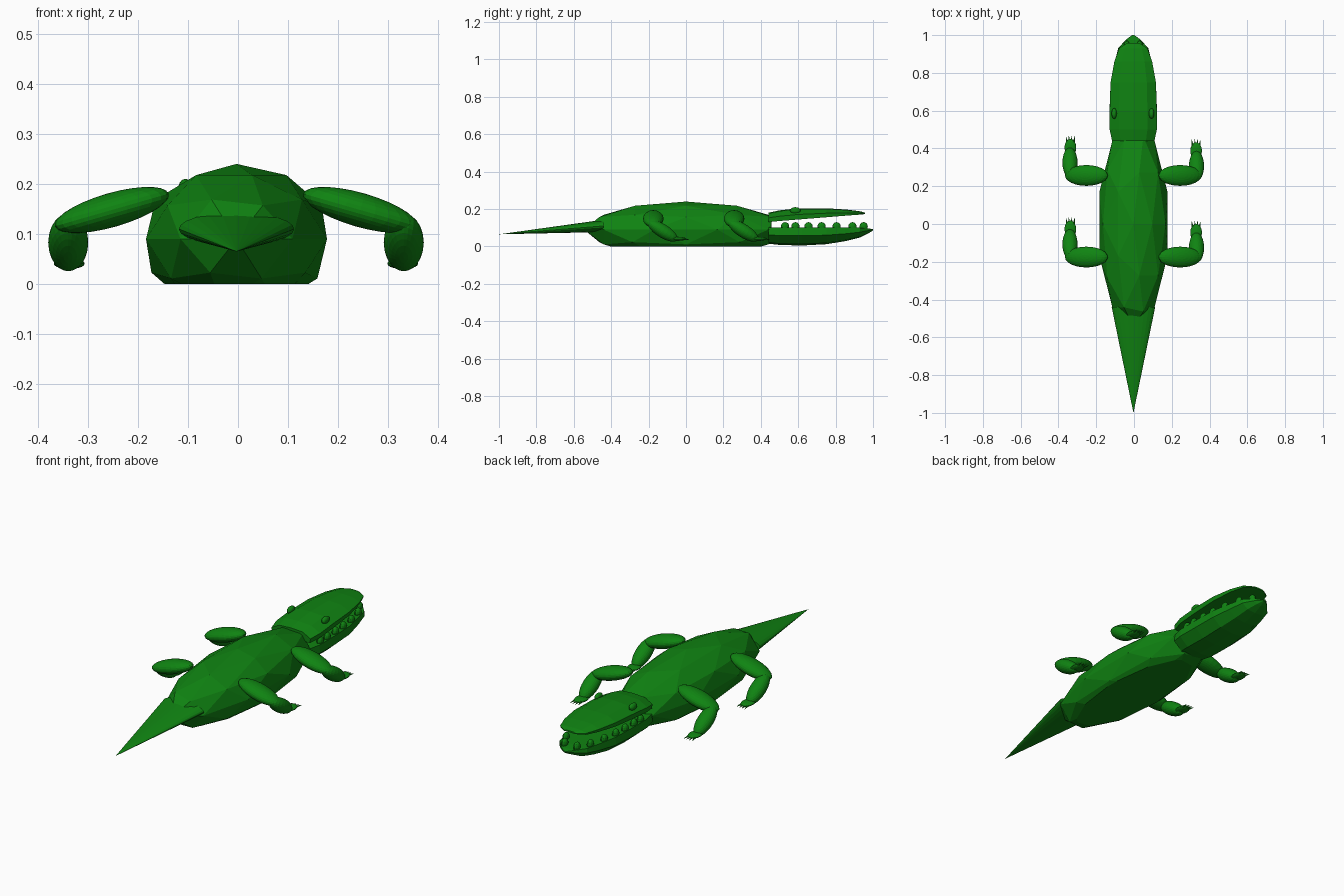
import bpy, bmesh, math
from mathutils import Matrix, Vector

if "Cube" in bpy.data.objects:
    bpy.data.objects.remove(bpy.data.objects["Cube"])

green = bpy.data.materials.new("reptile green")
green.diffuse_color = (0.005, 0.23, 0.006, 1)
green.use_nodes = True
green.node_tree.nodes["Principled BSDF"].inputs["Base Color"].default_value = green.diffuse_color


def finish(bm, name):
    bmesh.ops.recalc_face_normals(bm, faces=bm.faces)
    me = bpy.data.meshes.new(name)
    bm.to_mesh(me)
    bm.free()
    me.materials.append(green)
    ob = bpy.data.objects.new(name, me)
    bpy.context.collection.objects.link(ob)
    return ob


def ellipsoid(bm, loc, size, rot=Matrix(), u=24, v=14):
    m = Matrix.Translation(loc) @ rot @ Matrix.Diagonal((*size, 1))
    bmesh.ops.create_uvsphere(bm, u_segments=u, v_segments=v, radius=1, matrix=m)


def cone(bm, base, tip, radius, segs):
    d = Vector(tip) - Vector(base)
    m = Matrix.Translation((Vector(base) + Vector(tip)) / 2) @ d.to_track_quat('Z', 'Y').to_matrix().to_4x4()
    bmesh.ops.create_cone(bm, cap_ends=True, segments=segs, radius1=radius, radius2=0,
                          depth=d.length, matrix=m)


# Body: stretched icosphere, cut flat at the belly and the neck
bm = bmesh.new()
bmesh.ops.create_icosphere(bm, subdivisions=2, radius=1,
                           matrix=Matrix.Translation((-0.003, 0, 0.09)) @ Matrix.Diagonal((0.19, 0.545, 0.15, 1)))
for co, no in (((0, 0, 0), (0, 0, -1)), ((0, 0.457, 0), (0, 1, 0))):
    bmesh.ops.bisect_plane(bm, geom=bm.verts[:] + bm.edges[:] + bm.faces[:],
                           plane_co=co, plane_no=no, clear_outer=True)
    bmesh.ops.holes_fill(bm, edges=[e for e in bm.edges if e.is_boundary])
finish(bm, "body")

# Tail: flattened cone drooping to its tip
bm = bmesh.new()
bmesh.ops.create_cone(bm, cap_ends=True, segments=24, radius1=1, radius2=0, depth=1)
for v in bm.verts:
    t = v.co.z + 0.5
    v.co = Vector((v.co.x * 0.115 - 0.003, -0.44 - 0.56 * t,
                   0.11 - 0.045 * t + v.co.y * 0.033))
finish(bm, "tail")


# Jaws: stations of (y, half width, outer z, mouth z)
def jaw(name, stations):
    bm = bmesh.new()
    rings = []
    for y, w, zo, zm in stations:
        pts = [(-w * 0.97, zm), (-w, zm + (zo - zm) * 0.45), (-w * 0.6, zm + (zo - zm) * 0.92), (0, zo),
               (w * 0.6, zm + (zo - zm) * 0.92), (w, zm + (zo - zm) * 0.45), (w * 0.97, zm)]
        rings.append([bm.verts.new((x - 0.004, y, z)) for x, z in pts])
    for a, b in zip(rings, rings[1:]):
        for i in range(7):
            j = (i + 1) % 7
            bm.faces.new((a[i], a[j], b[j], b[i]))
    bm.faces.new(rings[0])
    bm.faces.new(rings[-1])
    finish(bm, name)


jaw("upper_jaw", [(0.44, 0.112, 0.18, 0.13), (0.50, 0.125, 0.193, 0.136), (0.60, 0.125, 0.204, 0.144),
                  (0.75, 0.12, 0.204, 0.156), (0.86, 0.1, 0.197, 0.165),
                  (0.93, 0.075, 0.188, 0.17), (0.957, 0.035, 0.181, 0.173)])
jaw("lower_jaw", [(0.44, 0.112, 0.015, 0.1), (0.50, 0.125, 0.008, 0.1), (0.62, 0.125, 0.005, 0.1),
                  (0.75, 0.12, 0.012, 0.1), (0.85, 0.1, 0.028, 0.1),
                  (0.93, 0.08, 0.048, 0.1), (0.975, 0.04, 0.07, 0.097), (1.0, 0.006, 0.085, 0.092)])

# Teeth round the rim of the lower jaw
bm = bmesh.new()
for y, x in ((0.53, 0.105), (0.585, 0.106), (0.655, 0.104), (0.725, 0.1),
             (0.805, 0.09), (0.89, 0.07), (0.95, 0.035)):
    for s in (-1, 1):
        ellipsoid(bm, (s * x - 0.004, y, 0.107), (0.015, 0.022, 0.023), u=12, v=8)
finish(bm, "teeth")

# Eyes
bm = bmesh.new()
for s in (-1, 1):
    ellipsoid(bm, (s * 0.099 - 0.006, 0.585, 0.192), (0.014, 0.028, 0.018), u=16, v=10)
finish(bm, "eyes")

# Legs: thigh, shin, foot and claws
for end, y0 in (("front", 0.257), ("back", -0.175)):
    for side, s in (("right", 1), ("left", -1)):
        shift = 0.0 if s > 0 else 0.018
        x0 = -0.004
        bm = bmesh.new()
        ellipsoid(bm, (x0 + s * 0.248, y0, 0.148), (0.118, 0.055, 0.034),
                  Matrix.Rotation(math.radians(s * 16), 4, 'Y'))
        finish(bm, f"{end}_{side}_upper_leg")
        bm = bmesh.new()
        ellipsoid(bm, (x0 + s * 0.335, y0 + 0.05 + shift, 0.083), (0.04, 0.092, 0.036),
                  Matrix.Rotation(math.radians(-32), 4, 'X'))
        finish(bm, f"{end}_{side}_lower_leg")
        bm = bmesh.new()
        fx, fy = x0 + s * 0.333, y0 + 0.13 + shift
        ellipsoid(bm, (fx, fy, 0.041), (0.031, 0.045, 0.011), u=16, v=10)
        for k in (-1.5, -0.5, 0.5, 1.5):
            reach = 0.066 - 0.003 * abs(k)
            cone(bm, (fx + k * 0.011, fy + 0.022, 0.041), (fx + k * 0.016, fy + reach, 0.036), 0.007, 8)
        finish(bm, f"{end}_{side}_foot")
